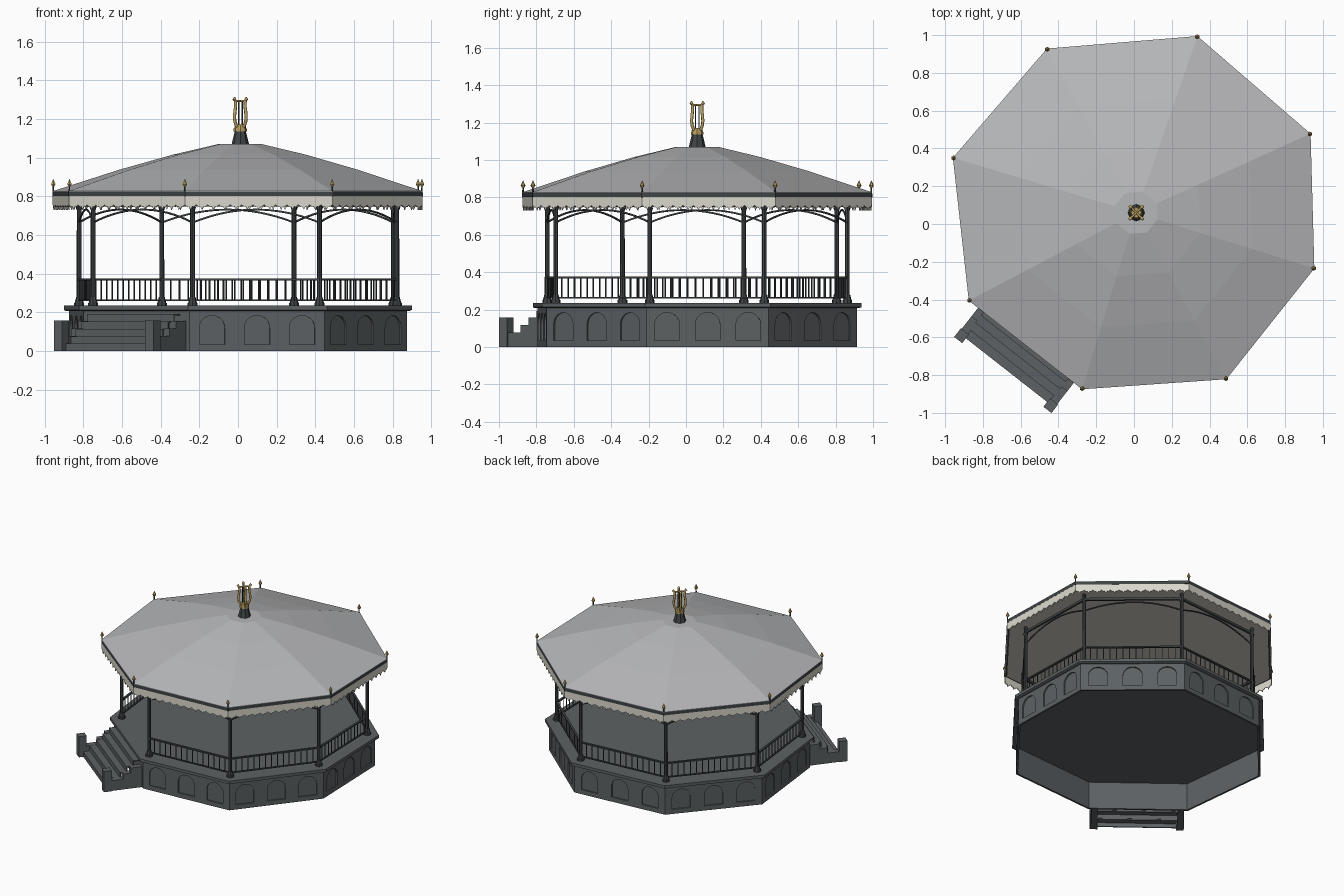
import bpy, bmesh, math
from mathutils import Vector, Matrix

if "Cube" in bpy.data.objects:
    bpy.data.objects.remove(bpy.data.objects["Cube"])

# Slightly irregular octagonal plan (eaves corners) about the roof centre
C = Vector((0.012, 0.06, 0))
PLAN = [Vector((x, y, 0)) - C for x, y in (
    (-.873, -.405), (-.275, -.873), (.488, -.82), (.953, -.235),
    (.933, .477), (.335, .993), (-.46, .927), (-.957, .35))]
STAIR_SIDE = 0
Z = Vector((0, 0, 1))


def mat(name, r, g, b):
    m = bpy.data.materials.new(name)
    m.diffuse_color = (r, g, b, 1)
    m.use_nodes = True
    m.node_tree.nodes["Principled BSDF"].inputs["Base Color"].default_value = m.diffuse_color
    return m


STONE = mat("grey_stone", .107, .12, .125)
IRON = mat("dark_iron", .05, .058, .06)
ROOF = mat("pale_roof_metal", .47, .475, .485)
CREAM = mat("cream_trim", .71, .69, .61)
CEIL = mat("ceiling_beige", .66, .62, .56)
GOLD = mat("gold", .52, .37, .13)


def pt(i, k, z):
    p = C + PLAN[i % 8] * k
    return Vector((p.x, p.y, z))


def finish(bm, name, m):
    bmesh.ops.recalc_face_normals(bm, faces=bm.faces)
    me = bpy.data.meshes.new(name)
    bm.to_mesh(me)
    bm.free()
    ob = bpy.data.objects.new(name, me)
    bpy.context.collection.objects.link(ob)
    me.materials.append(m)
    return ob


def loft(name, prof, m, closed=False):
    """Stack of scaled plan octagons; closed makes a hollow ring."""
    bm = bmesh.new()
    rings = [[bm.verts.new(pt(i, k, z)) for i in range(8)] for k, z in prof]
    pairs = list(zip(rings, rings[1:]))
    if closed:
        pairs.append((rings[-1], rings[0]))
    else:
        bm.faces.new(rings[0])
        bm.faces.new(rings[-1])
    for a, b in pairs:
        for i in range(8):
            j = (i + 1) % 8
            bm.faces.new((a[i], a[j], b[j], b[i]))
    return finish(bm, name, m)


def box(bm, p, q, w, h):
    """Horizontal bar from p to q, centred on the line."""
    d = (q - p).normalized()
    n = Vector((-d.y, d.x, 0))
    M = Matrix((d * (q - p).length, n * w, Z * h)).transposed().to_4x4()
    M.translation = (p + q) / 2
    bmesh.ops.create_cube(bm, size=1, matrix=M)


def cone(bm, p, z0, z1, r0, r1, seg=8):
    bmesh.ops.create_cone(bm, cap_ends=True, segments=seg, radius1=r0, radius2=r1, depth=z1 - z0,
                          matrix=Matrix.Translation((p.x, p.y, (z0 + z1) / 2)))


def prism(bm, pts, offset):
    a = [bm.verts.new(p) for p in pts]
    b = [bm.verts.new(p + offset) for p in pts]
    bm.faces.new(a)
    bm.faces.new(b)
    for i in range(len(a)):
        j = (i + 1) % len(a)
        bm.faces.new((a[i], a[j], b[j], b[i]))


def tubes(name, paths, r, m):
    cu = bpy.data.curves.new(name, 'CURVE')
    cu.dimensions = '3D'
    cu.bevel_depth, cu.bevel_resolution, cu.use_fill_caps = r, 1, True
    for path in paths:
        s = cu.splines.new('POLY')
        s.points.add(len(path) - 1)
        for sp, p in zip(s.points, path):
            sp.co = (*p, 1)
    cu.materials.append(m)
    ob = bpy.data.objects.new(name, cu)
    bpy.context.collection.objects.link(ob)


def side(i):
    d = (PLAN[(i + 1) % 8] - PLAN[i]).normalized()
    return d, Vector((d.y, -d.x, 0))   # along, outward


# Hollow plinth wall with arched recesses, and floor slab
plinth = loft("plinth", [(.915, 0), (.915, .212), (.899, .212), (.899, 0)], STONE, True)
bm = bmesh.new()
for i in range(8):
    if i == STAIR_SIDE:
        continue
    d, n = side(i)
    a, b = pt(i, .915, 0), pt(i + 1, .915, 0)
    for t in (1 / 6, .5, 5 / 6):
        c = a.lerp(b, t) - n * .01
        prof = [(-.066, .035), (.066, .035)] + [
            (.066 * math.cos(u * math.pi / 10), .122 + .062 * math.sin(u * math.pi / 10)) for u in range(11)]
        prism(bm, [c + d * x + Z * z for x, z in prof], n * .05)
cutter = finish(bm, "arch_cutter", STONE)
cutter.hide_render = True
cutter.hide_viewport = True
mod = plinth.modifiers.new("arches", 'BOOLEAN')
mod.operation, mod.object, mod.solver = 'DIFFERENCE', cutter, 'EXACT'
loft("floor_slab", [(.93, .208), (.942, .213), (.942, .235)], STONE)

# Stairs, open underneath, with low side walls and end posts
d, n = side(STAIR_SIDE)
bm = bmesh.new()
mid = C - d * .027


def block(x0, x1, n0, n1, z0, z1):
    c = mid + n * (n0 + n1) / 2 + Z * (z0 + z1) / 2
    box(bm, c + d * x0, c + d * x1, n1 - n0, z1 - z0)


for i in range(5):
    out, top = 1.08 - .048 * i, .0385 * (i + 1)
    block(-.285, .285, out - .055, out, top - .008, top)
    block(-.285, .285, out - .008, out, top - .0385, top)
for s in (-.3, .3):
    block(s - .022, s + .022, .83, 1.065, 0, .078)
    block(s - .022, s + .022, .83, .97, .07, .118)
    block(s - .022, s + .022, .83, .915, .11, .157)
    block(s - .027, s + .027, 1.055, 1.112, 0, .158)
finish(bm, "stairs", STONE)

# Columns with flared feet
bm = bmesh.new()
for i in range(8):
    p = pt(i, .86, 0)
    cone(bm, p, .235, .25, .026, .026)
    cone(bm, p, .25, .28, .023, .015)
    cone(bm, p, .28, .80, .013, .012)
    cone(bm, p, .73, .745, .013, .018)
finish(bm, "columns", IRON)

# Railings on every side but the stairs, beams and braces on all sides
bm = bmesh.new()
arches = []
for i in range(8):
    a, b = pt(i, .86, 0), pt(i + 1, .86, 0)
    box(bm, a + Z * .757, b + Z * .757, .014, .018)
    arches.append([a.lerp(b, t / 16) + Z * (.665 + .067 * (1 - (t / 8 - 1) ** 2)) for t in range(17)])
    if i == STAIR_SIDE:
        continue
    box(bm, a + Z * .371, b + Z * .371, .016, .01)
    box(bm, a + Z * .264, b + Z * .264, .012, .008)
    for t in range(1, 15):
        cone(bm, a.lerp(b, t / 15), .264, .37, .0042, .0042, 4)
finish(bm, "railings_and_beams", IRON)
tubes("arched_braces", arches, .0055, IRON)

# Roof: shallow convex octagon over a flat ceiling and dark fascia
loft("roof", [(.985, .81), (1.002, .824), (1.002, .827), (.65, .937), (.36, 1.016), (.12, 1.07)], ROOF)
loft("ceiling", [(.98, .797), (.98, .804)], CEIL)
loft("fascia", [(.975, .802), (1.002, .802), (1.002, .8255), (.975, .8255)], IRON, True)

# Toothed valance
bm = bmesh.new()
for i in range(8):
    a, b = pt(i, .998, 0), pt(i + 1, .998, 0)
    N = 13
    for t in range(N):
        q = [(0, .803), (0, .757), (.22, .746), (.36, .748), (.5, .731),
             (.64, .748), (.78, .746), (1, .757), (1, .803)]
        bm.faces.new([bm.verts.new(a.lerp(b, (t + u) / N) + Z * z) for u, z in q])
bmesh.ops.remove_doubles(bm, verts=bm.verts, dist=.0005)
val = finish(bm, "valance", CREAM)
sol = val.modifiers.new("thickness", 'SOLIDIFY')
sol.thickness, sol.offset = .006, 0

# Corner finials: iron stem, gold spear tip
stem, tip = bmesh.new(), bmesh.new()
for i in range(8):
    p = pt(i, .998, 0)
    cone(stem, p, .80, .862, .005, .004, 6)
    cone(tip, p, .852, .863, .007, .013, 6)
    cone(tip, p, .863, .89, .013, .001, 6)
finish(stem, "finial_stems", IRON)
finish(tip, "finial_tips", GOLD)

# Central finial: tapered pedestal, gold collar, crossed lyres with strings
bm = bmesh.new()
cone(bm, C, 1.065, 1.14, .046, .028)
finish(bm, "top_pedestal", IRON)
bm = bmesh.new()
cone(bm, C, 1.136, 1.15, .034, .034)
cone(bm, C, 1.15, 1.172, .031, .027)
finish(bm, "gold_collar", GOLD)
ribs, strings, bars = [], [], []
for k in range(4):
    u = Vector((math.cos((k + .5) * math.pi / 2), math.sin((k + .5) * math.pi / 2), 0))
    ribs.append([C + u * r * 1.15 + Z * z for r, z in (
        (.022, 1.16), (.034, 1.185), (.037, 1.21), (.034, 1.24), (.03, 1.265),
        (.031, 1.29), (.037, 1.307), (.041, 1.298))])
    strings.append([C + u * .013 + Z * 1.165, C + u * .013 + Z * 1.298])
    bars.append([C + Z * 1.294, C + u * .036 + Z * 1.294])
tubes("lyre_frames", ribs, .0085, GOLD)
tubes("lyre_crossbars", bars, .006, GOLD)
tubes("lyre_strings", strings, .004, IRON)
